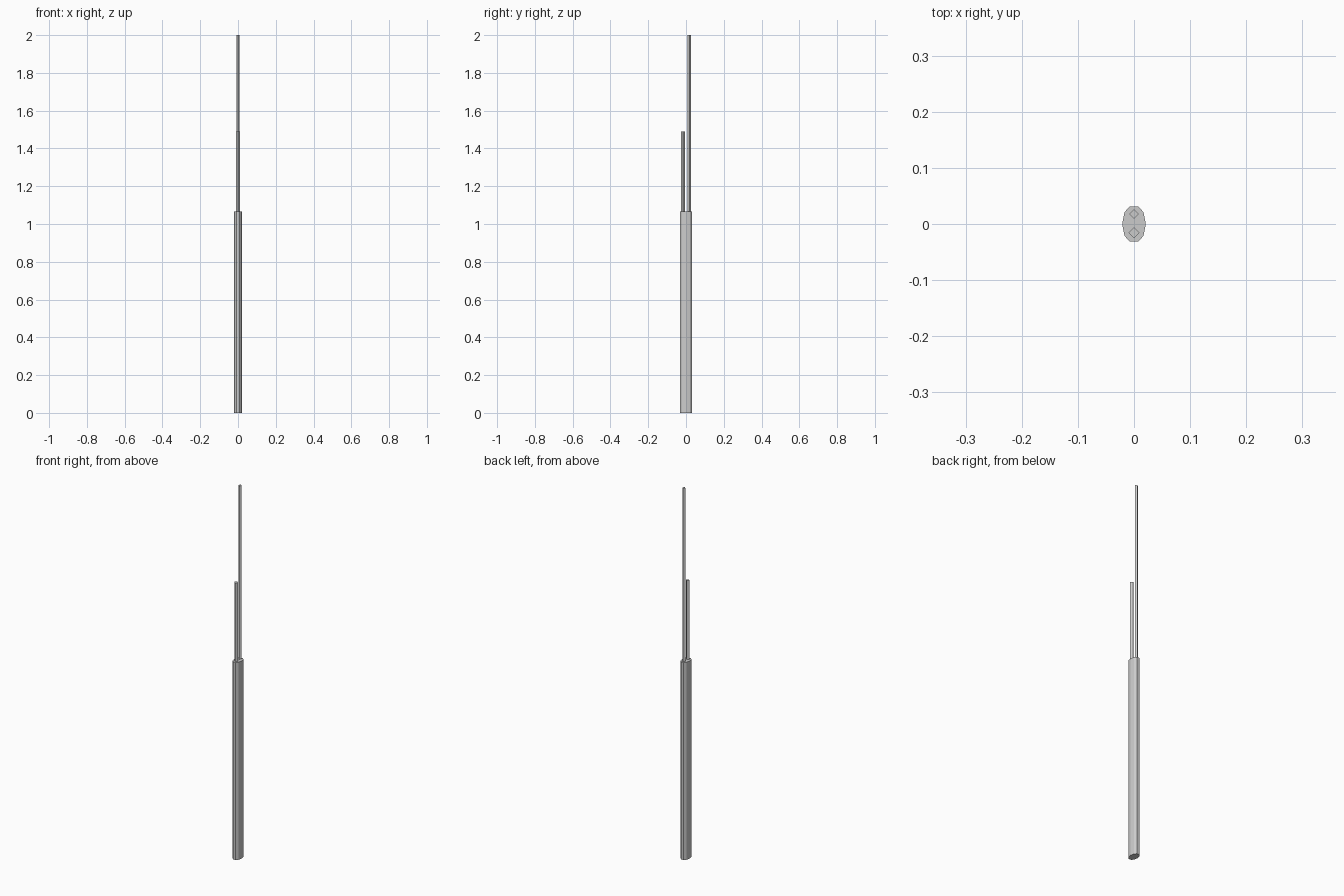
import bpy
import bmesh

if "Cube" in bpy.data.objects:
    bpy.data.objects.remove(bpy.data.objects["Cube"])


def prism(name, outline, z0, z1):
    """Extrude a closed xy outline from z0 to z1 with capped ends."""
    bm = bmesh.new()
    face = bm.faces.new([bm.verts.new((x, y, z0)) for x, y in outline])
    top = bmesh.ops.extrude_face_region(bm, geom=[face], use_keep_orig=True)
    verts = [v for v in top["geom"] if isinstance(v, bmesh.types.BMVert)]
    bmesh.ops.translate(bm, verts=verts, vec=(0, 0, z1 - z0))
    bmesh.ops.recalc_face_normals(bm, faces=bm.faces[:])
    mesh = bpy.data.meshes.new(name)
    bm.to_mesh(mesh)
    bm.free()
    obj = bpy.data.objects.new(name, mesh)
    bpy.context.collection.objects.link(obj)
    return obj


def diamond(y, r):
    return [(r, y), (0, y + r), (-r, y), (0, y - r)]


# Oval ten-sided sleeve, half outline mirrored across x
BODY_TOP = 1.065
half = [(0.008, -0.031), (0.017, -0.021), (0.021, 0.0), (0.017, 0.021), (0.008, 0.031)]
prism("sleeve", half + [(-x, y) for x, y in reversed(half)], 0.0, BODY_TOP)

# Two four-sided rods rising from the sleeve
prism("short_rod", diamond(-0.0155, 0.010), BODY_TOP - 0.005, 1.49)
prism("tall_rod", diamond(0.0175, 0.0085), BODY_TOP - 0.005, 2.0)
